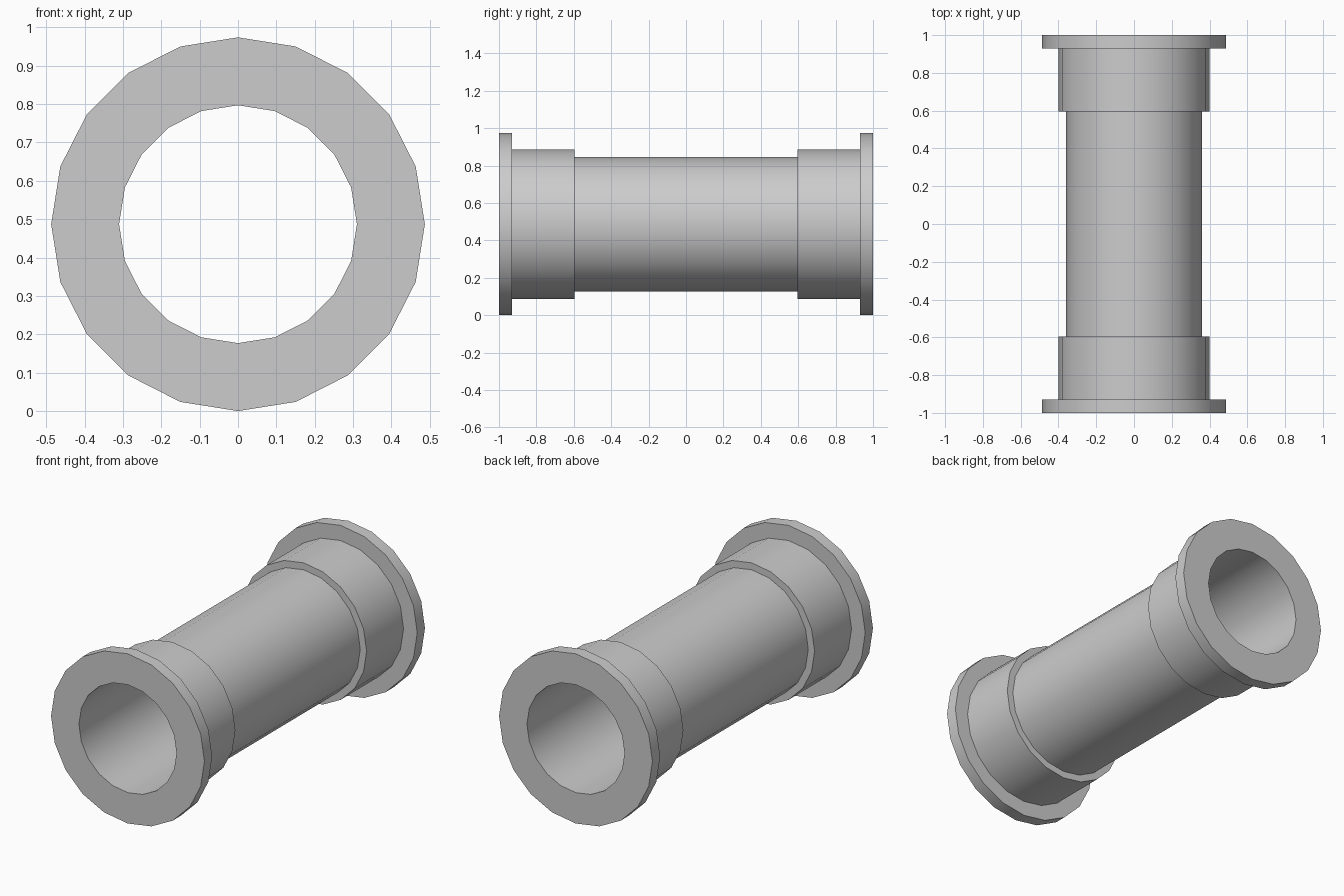
import bpy, bmesh, math
from mathutils import Matrix, Vector

if "Cube" in bpy.data.objects:
    bpy.data.objects.remove(bpy.data.objects["Cube"], do_unlink=True)

SIDES = 20
BORE, TUBE, COLLAR, FLANGE = 0.31, 0.36, 0.40, 0.487
COLLAR_Y, FLANGE_Y, END_Y = 0.595, 0.93, 1.0

# Plain grey material
grey = bpy.data.materials.new("plain grey")
grey.use_nodes = True
grey.diffuse_color = (0.604, 0.604, 0.604, 1)
grey.node_tree.nodes["Principled BSDF"].inputs["Base Color"].default_value = grey.diffuse_color

# Half of the stepped wall section as (radius, y), mirrored to the other end
half = [(TUBE, COLLAR_Y), (COLLAR, COLLAR_Y), (COLLAR, FLANGE_Y),
        (FLANGE, FLANGE_Y), (FLANGE, END_Y), (BORE, END_Y)]
profile = half + [(r, -y) for r, y in reversed(half)]

# Sweep the closed section around the y axis, starting at the top
bm = bmesh.new()
rings = []
for i in range(SIDES):
    turn = Matrix.Rotation(math.tau * i / SIDES, 3, "Y")
    rings.append([bm.verts.new(turn @ Vector((0, y, r)) + Vector((0, 0, FLANGE)))
                  for r, y in profile])
for i, ring in enumerate(rings):
    following = rings[(i + 1) % SIDES]
    for j in range(len(profile)):
        k = (j + 1) % len(profile)
        bm.faces.new((ring[j], ring[k], following[k], following[j]))
bmesh.ops.recalc_face_normals(bm, faces=bm.faces)

# Flanged pipe object
mesh = bpy.data.meshes.new("flanged_pipe")
bm.to_mesh(mesh)
bm.free()
mesh.materials.append(grey)
pipe = bpy.data.objects.new("flanged_pipe", mesh)
bpy.context.collection.objects.link(pipe)

# Smooth round walls, crisp steps
bpy.ops.object.select_all(action="DESELECT")
pipe.select_set(True)
bpy.context.view_layer.objects.active = pipe
bpy.ops.object.shade_smooth_by_angle(angle=math.radians(30))
